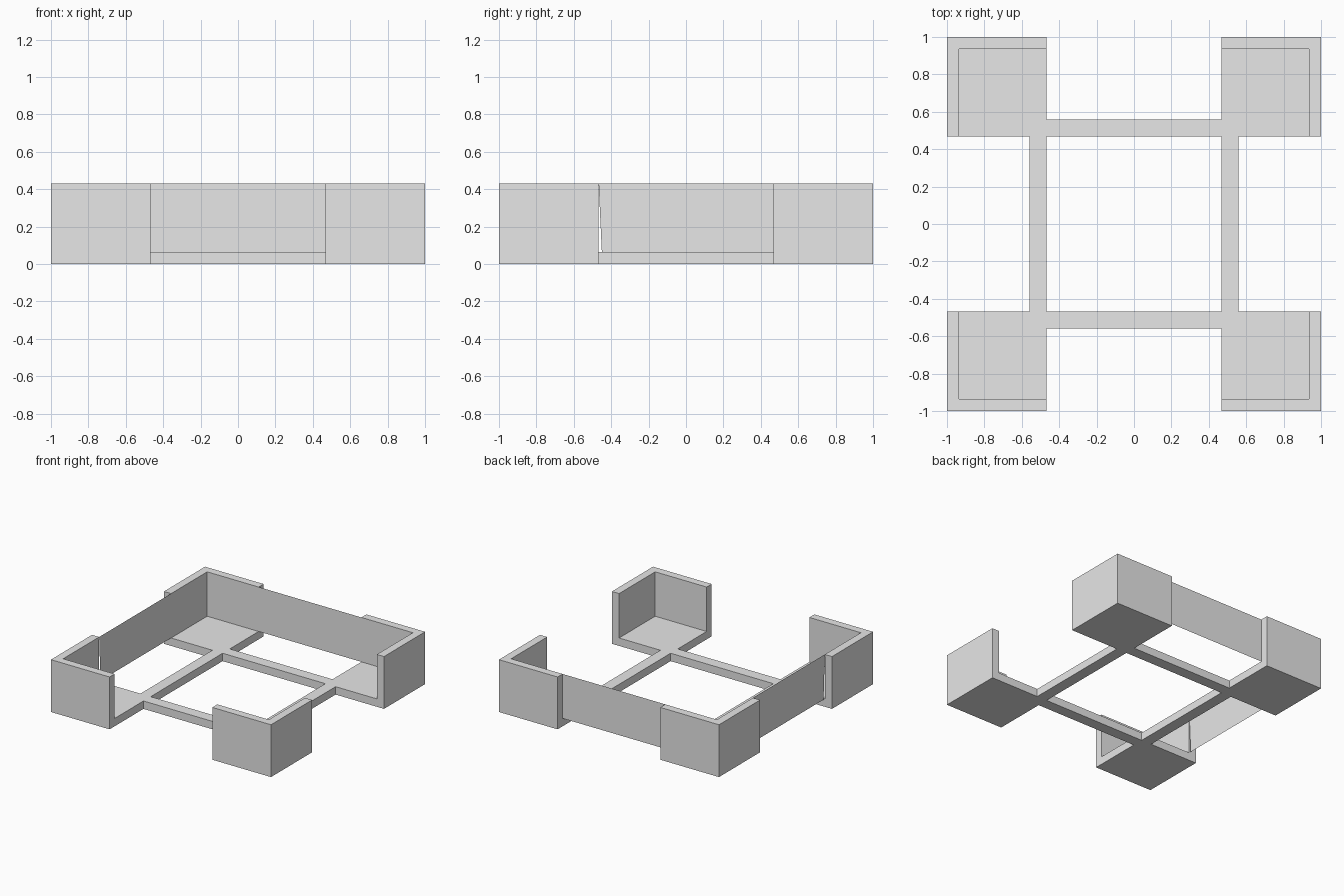
import bpy
import bmesh
from mathutils import Vector

cube = bpy.data.objects.get("Cube")
if cube:
    bpy.data.objects.remove(cube, do_unlink=True)

OUTER, WALL, INNER, RAIL = 1.0, 0.935, 0.467, 0.56
BASE, TOP = 0.065, 0.43

grey = bpy.data.materials.new("plain_grey")
grey.use_nodes = True
grey.diffuse_color = (0.8, 0.8, 0.8, 1)
grey.node_tree.nodes["Principled BSDF"].inputs["Base Color"].default_value = (0.8, 0.8, 0.8, 1)


def finish(bm, name):
    mesh = bpy.data.meshes.new(name)
    bm.to_mesh(mesh)
    bm.free()
    mesh.materials.append(grey)
    obj = bpy.data.objects.new(name, mesh)
    bpy.context.collection.objects.link(obj)
    return obj


def raise_faces(bm, faces, height):
    """Extrude faces straight up and return the new top faces."""
    geom = bmesh.ops.extrude_face_region(bm, geom=faces)["geom"]
    verts = [g for g in geom if isinstance(g, bmesh.types.BMVert)]
    bmesh.ops.translate(bm, verts=verts, vec=(0, 0, height))
    return [g for g in geom if isinstance(g, bmesh.types.BMFace)]


def corner_tray(name, sx, sy):
    """Square floor with a wall along its two outer sides."""
    bm = bmesh.new()
    steps = (INNER, WALL, OUTER)
    grid = [[bm.verts.new((sx * x, sy * y, 0)) for y in steps] for x in steps]
    floor = [bm.faces.new((grid[i][j], grid[i + 1][j], grid[i + 1][j + 1], grid[i][j + 1]))
             for i in range(2) for j in range(2)]
    tops = raise_faces(bm, floor, BASE)
    rim = [f for f in tops
           if max(map(abs, f.calc_center_median().xy)) > WALL]
    raise_faces(bm, rim, TOP - BASE)
    bmesh.ops.recalc_face_normals(bm, faces=bm.faces)
    bmesh.ops.dissolve_limit(bm, angle_limit=0.01, verts=bm.verts, edges=bm.edges)
    finish(bm, name)


def box(name, low, high):
    bm = bmesh.new()
    low, high = Vector(low), Vector(high)
    bmesh.ops.create_cube(bm, size=1)
    bmesh.ops.scale(bm, verts=bm.verts, vec=high - low)
    bmesh.ops.translate(bm, verts=bm.verts, vec=(low + high) / 2)
    finish(bm, name)


def panel(name, points):
    bm = bmesh.new()
    bm.faces.new([bm.verts.new(p) for p in points])
    finish(bm, name)


# Corner trays
for sx, side in ((1, "left"), (-1, "right")):
    for sy, end in ((1, "back"), (-1, "front")):
        corner_tray(f"{end}_{side}_corner", sx, sy)

# Low rails joining the trays
box("front_rail", (-INNER, -RAIL, 0), (INNER, -INNER, BASE))
box("back_rail", (-INNER, INNER, 0), (INNER, RAIL, BASE))
box("right_rail", (-RAIL, -INNER, 0), (-INNER, INNER, BASE))
box("left_rail", (INNER, -INNER, 0), (RAIL, INNER, BASE))

# Sheet panels on two sides; the side one has a slightly slanted end
panel("back_panel", [(INNER, WALL, BASE), (-INNER, WALL, BASE),
                     (-INNER, WALL, TOP), (INNER, WALL, TOP)])
panel("right_panel", [(-WALL, INNER, BASE), (-WALL, -INNER + 0.017, BASE),
                      (-WALL, -INNER, TOP), (-WALL, INNER, TOP)])
